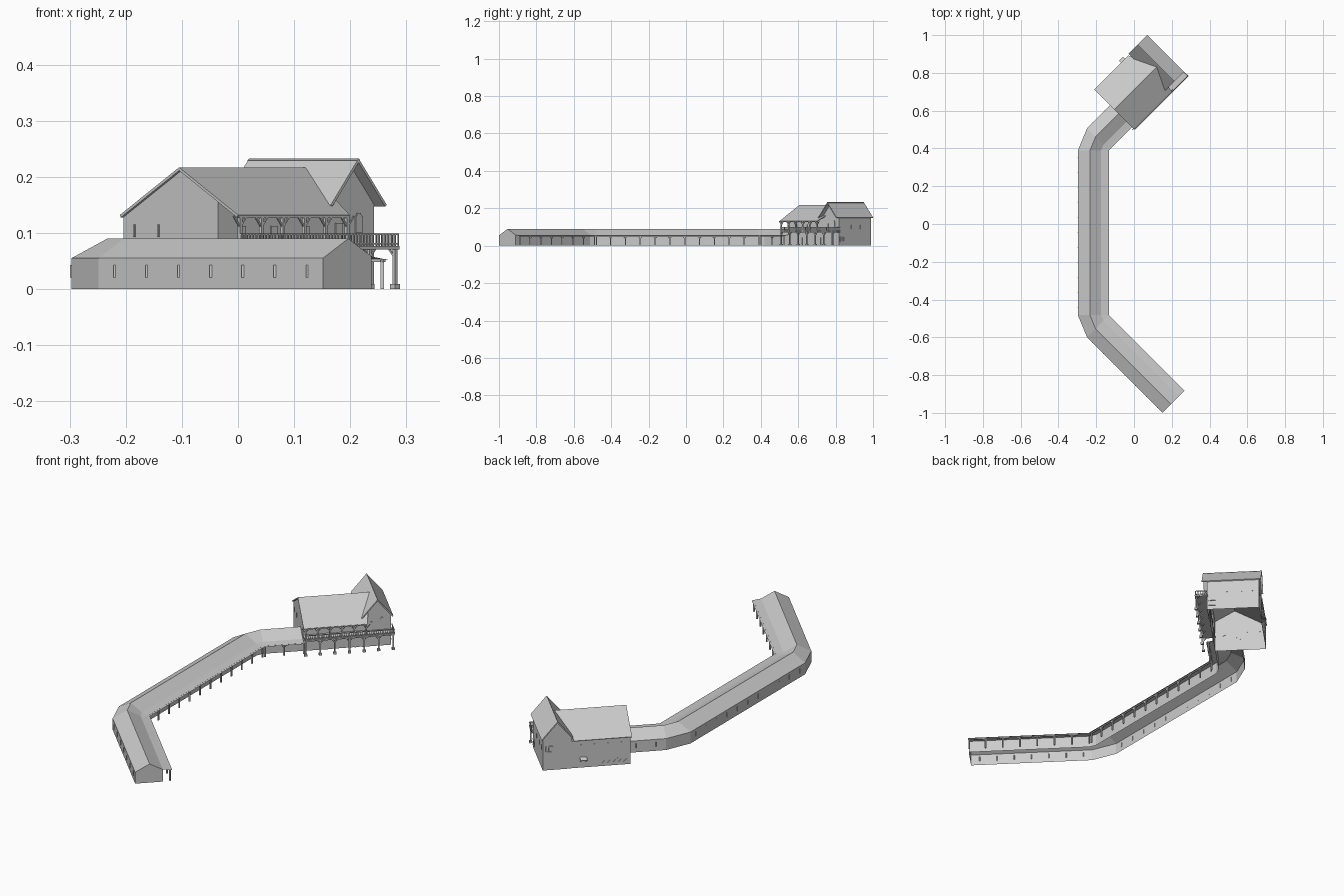
import bpy, math
from mathutils import Vector, Matrix

cube = bpy.data.objects.get("Cube")
if cube:
    bpy.data.objects.remove(cube)

grey = bpy.data.materials.new("stone_grey")
grey.use_nodes = True
grey.diffuse_color = (0.6, 0.6, 0.6, 1)
grey.node_tree.nodes["Principled BSDF"].inputs["Base Color"].default_value = (0.6, 0.6, 0.6, 1)
TURN = math.radians(45)


def mesh_object(name, verts, faces, turn=0.0, thick=0.0):
    mesh = bpy.data.meshes.new(name)
    mesh.from_pydata(verts, [], faces)
    mesh.materials.append(grey)
    obj = bpy.data.objects.new(name, mesh)
    bpy.context.collection.objects.link(obj)
    obj.rotation_euler.z = turn
    if thick:
        mod = obj.modifiers.new("thickness", 'SOLIDIFY')
        mod.thickness, mod.offset = thick, -1
    return obj


def polygons(name, polys, turn=0.0, thick=0.0):
    verts, faces = [], []
    for poly in polys:
        faces.append(range(len(verts), len(verts) + len(poly)))
        verts += poly
    return mesh_object(name, verts, [list(f) for f in faces], turn, thick)


BOX_FACES = [(0, 1, 3, 2), (4, 6, 7, 5), (0, 4, 5, 1), (2, 3, 7, 6), (0, 2, 6, 4), (1, 5, 7, 3)]


def bars(name, items, turn=0.0):
    """Square bars; each item is start, end, width across, depth."""
    verts, faces = [], []
    for a, b, wide, deep in items:
        a, b = Vector(a), Vector(b)
        axis = (b - a).normalized()
        side = axis.orthogonal().normalized() if abs(axis.z) > 0.99 else axis.cross((0, 0, 1)).normalized()
        if abs(axis.z) > 0.99:
            side = Vector((1, 0, 0))
        up = axis.cross(side)
        base = len(verts)
        verts += [p + side * wide * s / 2 + up * deep * t / 2
                  for p in (a, b) for s in (-1, 1) for t in (-1, 1)]
        faces += [tuple(base + i for i in f) for f in BOX_FACES]
    return mesh_object(name, verts, faces, turn)


# Long wing: a cross-section carried round two bends that hinge on the inner eave
diag = math.sqrt(0.5)
LOW, HIGH = Vector((-0.132, -0.483, 0)), Vector((-0.132, 0.39, 0))
START = Vector((0.268, -0.883, 0))
FINISH = HIGH + Vector((diag, diag, 0)) * 0.178
SW, W, NW = Vector((-diag, -diag, 0)), Vector((-1, 0, 0)), Vector((-diag, diag, 0))
stations = [(START, SW), (LOW, SW), (LOW, W), (HIGH, W), (HIGH, NW), (FINISH, NW)]


def sweep(name, profile):
    verts = [p + d * r + Vector((0, 0, z)) for p, d in stations for r, z in profile]
    n = len(profile)
    faces = [(i * n + j, i * n + j + 1, (i + 1) * n + j + 1, (i + 1) * n + j)
             for i in range(len(stations) - 1) for j in range(n - 1)]
    return mesh_object(name, verts, faces)


sweep("wing_roof", [(0, 0.052), (0.042, 0.058), (0.101, 0.09), (0.165, 0.055)])
sweep("wing_outer_wall", [(0.165, 0.055), (0.165, 0)])
sweep("wing_inner_wall", [(0.042, 0.058), (0.042, 0)])
gable = [(0.042, 0), (0.042, 0.058), (0.101, 0.09), (0.165, 0.055), (0.165, 0)]
polygons("wing_end_wall", [[START + SW * r + Vector((0, 0, z)) for r, z in gable]])

# Arcade posts, braces and wall slits along the wing
posts, slits = [], []
for (a, out), (b, _) in (stations[0:2], stations[2:4], stations[4:6]):
    run = (b - a).normalized()
    count = round((b - a).length / 0.08)
    for i in range(count + 1):
        p = a.lerp(b, i / count) + out * 0.01
        if i == 0:
            p += run * 0.005
        top = p + Vector((0, 0, 0.052))
        posts.append((p, top, 0.006, 0.006))
        for s in (-1, 1):
            if 0 < i < count:
                posts.append((p + Vector((0, 0, 0.038)), top + run * 0.014 * s, 0.003, 0.003))
    posts.append((a + out * 0.01 + Vector((0, 0, 0.051)), b + out * 0.01 + Vector((0, 0, 0.051)), 0.005, 0.005))
    for i in range(count):
        q = a.lerp(b, (i + 0.5) / count) + out * 0.165
        slits.append((q + Vector((0, 0, 0.021)), q + Vector((0, 0, 0.043)), 0.004, 0.004))
bars("arcade_posts", posts)
bars("wing_slit_windows", slits)

# House, drawn square-on (along, back, up) and then turned
FRONT, BACK, END, FAR = 0.41, 0.648, 0.36, 0.75
MID, RIDGE, EAVE = 0.5025, 0.217, 0.132
TMID, TRIDGE, TEAVE = 0.686, 0.233, 0.15
polygons("hall_walls", [
    [(END, FRONT, 0), (END, FRONT, 0.16), (END, MID, 0.212), (END, BACK, 0.131), (END, BACK, 0)],
    [(END, FRONT, 0), (0.625, FRONT, 0), (0.625, FRONT, 0.16), (END, FRONT, 0.16)],
    [(END, BACK, 0), (0.625, BACK, 0), (0.625, BACK, 0.131), (END, BACK, 0.131)]], TURN)
ends = [[(0.622, w, 0), (FAR, w, 0), (FAR, w, 0.155), (TMID, w, 0.229), (0.622, w, 0.155)]
        for w in (FRONT - 0.003, BACK + 0.002)]
polygons("tower_walls", ends + [
    [(FAR, FRONT - 0.003, 0), (FAR, BACK + 0.002, 0), (FAR, BACK + 0.002, 0.155), (FAR, FRONT - 0.003, 0.155)]], TURN)
polygons("hall_roof", [
    [(0.354, 0.354, EAVE), (0.636, 0.354, EAVE), (0.6725, MID, RIDGE), (0.354, MID, RIDGE)],
    [(0.354, MID, RIDGE), (0.6725, MID, RIDGE), (0.61, 0.652, EAVE), (0.354, 0.652, EAVE)]], TURN, 0.005)
polygons("tower_roof", [
    [(0.616, 0.382, TEAVE), (TMID, 0.382, TRIDGE), (TMID, 0.658, TRIDGE), (0.616, 0.658, TEAVE)],
    [(TMID, 0.382, TRIDGE), (0.757, 0.382, TEAVE), (0.757, 0.658, TEAVE), (TMID, 0.658, TRIDGE)]], TURN, 0.005)

# Balcony deck, railing and timber posts along the house front
DECK, RAIL, EDGE, TIP = 0.077, 0.098, 0.353, 0.757
bars("balcony_deck", [((END, 0.381, DECK - 0.003), (TIP, 0.381, DECK - 0.003), 0.062, 0.006)], TURN)
rails = []
for z in (RAIL, DECK + 0.004):
    rails.append(((END, EDGE, z), (TIP, EDGE, z), 0.004, 0.003))
    rails.append(((TIP - 0.002, EDGE, z), (TIP - 0.002, FRONT, z), 0.004, 0.003))
for i in range(51):
    u = END + (TIP - END) * i / 50
    rails.append(((u, EDGE, DECK), (u, EDGE, RAIL), 0.002, 0.002))
for i in range(1, 7):
    w = EDGE + 0.008 * i
    rails.append(((TIP - 0.002, w, DECK), (TIP - 0.002, w, RAIL), 0.002, 0.002))
bars("balcony_railing", rails, TURN)

timber = []
for i in range(6):
    u = 0.363 + 0.054 * i
    timber.append(((u, 0.358, DECK), (u, 0.358, 0.133), 0.006, 0.006))
    for s in (-1, 1):
        timber.append(((u, 0.358, 0.11), (u + s * 0.016, 0.358, 0.13), 0.003, 0.003))
timber.append(((0.357, 0.358, 0.13), (0.634, 0.358, 0.13), 0.006, 0.006))
for i in range(7):
    u = 0.363 + 0.0648 * i
    timber.append(((u, 0.356, 0), (u, 0.356, DECK), 0.006, 0.006))
    timber.append(((u, 0.356, 0), (u, 0.356, 0.009), 0.013, 0.013))
    timber.append(((u, 0.356, 0.055), (u, 0.372, DECK - 0.004), 0.003, 0.003))
    for s in (-1, 1):
        if 0 < i < 6:
            timber.append(((u, 0.356, 0.055), (u + s * 0.016, 0.356, DECK - 0.004), 0.003, 0.003))
bars("balcony_posts", timber, TURN)


# House doors and windows as shallow plates
def plate(u, w, low, high, wide, along=True):
    size = (wide, 0.005) if along else (0.005, wide)
    return ((u, w, low), (u, w, high), size[0], size[1])


plates = [plate(u, FRONT, DECK, 0.112, 0.016) for u in (0.42, 0.5, 0.58)]
plates += [plate(0.66, FRONT - 0.003, DECK, 0.118, 0.018)]
plates += [plate(0.71, FRONT - 0.003, 0.1, 0.13 + 0.003 * k, 0.016 - 0.004 * k) for k in range(3)]
plates += [plate(u, FRONT, 0.0, 0.045, 0.022) for u in (0.46, 0.6, 0.7)]
plates += [plate(END, w, 0.093, 0.115, 0.004, False) for w in (0.56, 0.62)]
plates += [plate(u, BACK, 0.09, 0.11, 0.005) for u in (0.4, 0.46, 0.52, 0.58)]
plates += [plate(FAR, w, 0.09, 0.11, 0.005, False) for w in (0.5, 0.57, 0.62)]
bars("house_openings", plates, TURN)

# Two framed square windows and the small hood on the back wall
frames = []
for z in (0.022, 0.048):
    frames.append(((FAR, 0.415, z), (FAR, 0.447, z), 0.01, 0.004))
    frames.append(((0.706, BACK, z + 0.065), (0.738, BACK, z + 0.065), 0.01, 0.004))
for s in (-1, 0, 1):
    frames.append(plate(FAR, 0.431 + 0.013 * s, 0.022, 0.048, 0.004, False))
    frames.append(plate(0.722 + 0.013 * s, BACK + 0.003, 0.087, 0.113, 0.004))
bars("framed_windows", frames, TURN)
polygons("back_hood", [[(0.555, BACK, 0.05), (0.585, BACK, 0.05), (0.585, 0.668, 0.042), (0.555, 0.668, 0.042)]], TURN, 0.003)
bars("hood_props", [((u, BACK, 0.03), (u, 0.665, 0.042), 0.003, 0.003) for u in (0.558, 0.582)], TURN)
bars("back_wall_struts", [((0.37 + 0.024 * i, BACK, 0.035), (0.39 + 0.024 * i, BACK + 0.002, 0.015), 0.003, 0.003)
                          for i in range(5)], TURN)
